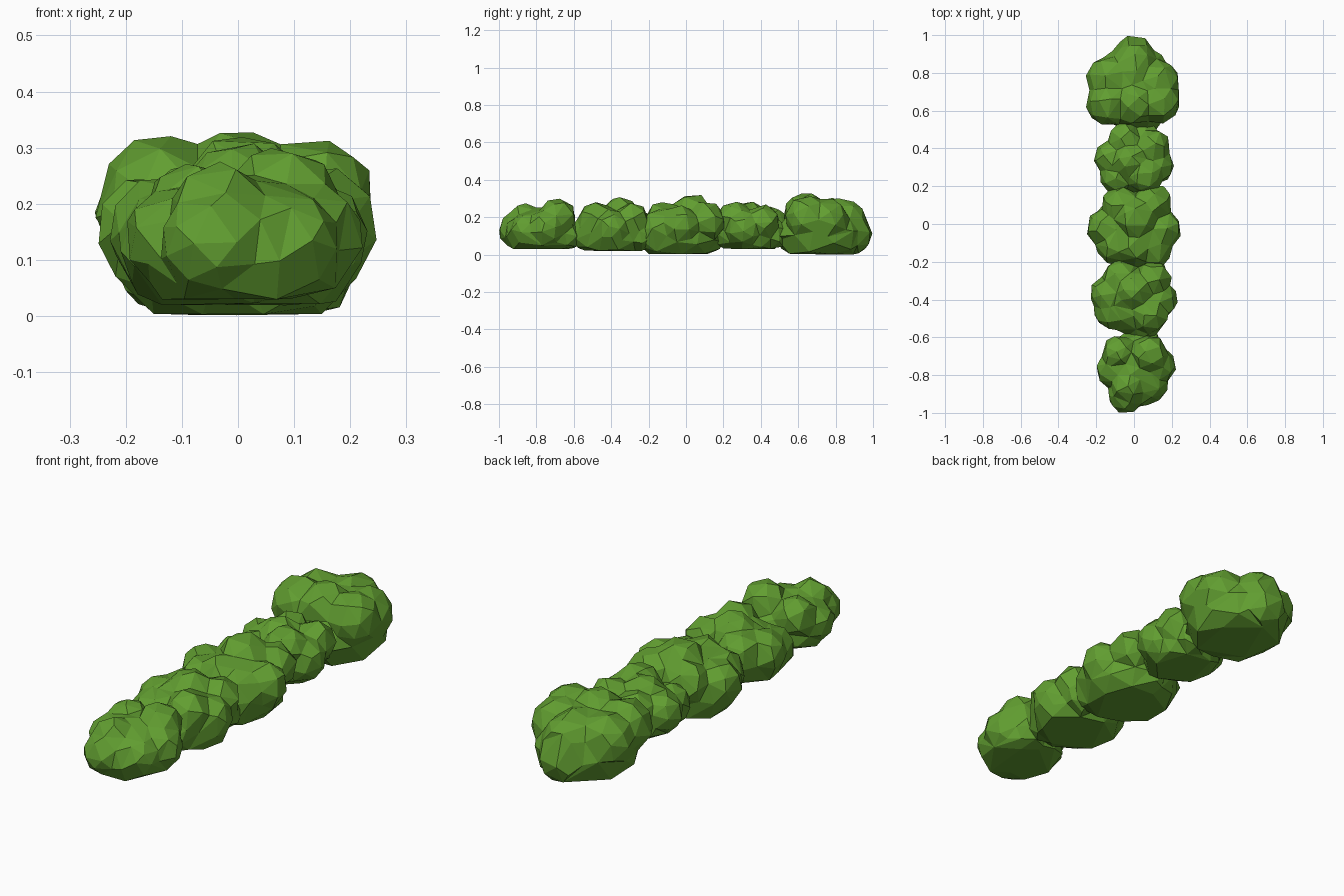
import bpy, bmesh, math, random
from mathutils import Vector, Euler

random.seed(4)
leaf = bpy.data.materials.new("leaf green")
leaf.diffuse_color = (0.12, 0.34, 0.03, 1)


def ball(bm, centre, radii, floor):
    """Faceted lobe, flattened where it meets the floor."""
    turn = Euler([random.uniform(0, 6) for _ in range(3)]).to_matrix()
    made = bmesh.ops.create_icosphere(bm, subdivisions=2, radius=1)
    for v in made["verts"]:
        p = turn @ v.co
        v.co = Vector([c + r * 1.03 * q for c, r, q in zip(centre, radii, p)])
        v.co.z = max(v.co.z, floor)


def bush(name, core, floor, lobes, faces=190):
    """Core mass plus lobes (x, y, z, r), fused into one faceted skin."""
    bm = bmesh.new()
    ball(bm, core[:3], core[3:], floor)
    for x, y, z, r in lobes:
        ball(bm, (x, y, z), (r, r, r), floor)
    me = bpy.data.meshes.new(name)
    bm.to_mesh(me)
    bm.free()
    ob = bpy.data.objects.new(name, me)
    bpy.context.collection.objects.link(ob)
    me.materials.append(leaf)
    fuse = ob.modifiers.new("fuse", "REMESH")
    fuse.mode = "VOXEL"
    fuse.voxel_size = 0.009
    bpy.context.view_layer.update()
    count = len(ob.evaluated_get(bpy.context.evaluated_depsgraph_get()).data.polygons)
    facet = ob.modifiers.new("facet", "DECIMATE")
    facet.ratio = faces / (2 * count)
    flat = ob.modifiers.new("flat", "DECIMATE")
    flat.decimate_type = "DISSOLVE"
    flat.angle_limit = math.radians(8)


# Row of five bushes, front to back; the last lobes bridge to the neighbour
bush("front_bush", (0.01, -0.77, 0.11, 0.175, 0.20, 0.14), 0.03, [
    (-0.08, -0.68, 0.18, 0.09), (0.08, -0.69, 0.2, 0.10),
    (0.12, -0.75, 0.14, 0.10), (-0.11, -0.77, 0.14, 0.09),
    (-0.04, -0.905, 0.13, 0.095), (0.09, -0.85, 0.13, 0.09),
    (-0.03, -0.86, 0.18, 0.09), (0.06, -0.64, 0.10, 0.08)])
bush("second_bush", (0, -0.40, 0.10, 0.20, 0.19, 0.15), 0.02, [
    (0.10, -0.29, 0.18, 0.095), (-0.07, -0.29, 0.16, 0.10),
    (-0.13, -0.37, 0.15, 0.10), (0.13, -0.40, 0.14, 0.10),
    (-0.11, -0.46, 0.13, 0.10), (0.08, -0.48, 0.18, 0.10),
    (0.0, -0.35, 0.205, 0.10), (0.05, -0.53, 0.11, 0.09),
    (0.09, -0.24, 0.10, 0.08)])
bush("middle_bush", (0, -0.03, 0.10, 0.21, 0.215, 0.16), 0.003, [
    (-0.07, 0.10, 0.17, 0.10), (0.10, 0.11, 0.18, 0.10),
    (-0.15, -0.02, 0.15, 0.10), (0.15, -0.03, 0.16, 0.10),
    (-0.10, -0.11, 0.15, 0.10), (0.10, -0.13, 0.15, 0.10),
    (0.01, 0.03, 0.215, 0.11), (0.0, -0.12, 0.18, 0.10),
    (0.08, -0.17, 0.10, 0.09), (0.0, 0.11, 0.09, 0.09)])
bush("fourth_bush", (0, 0.34, 0.11, 0.16, 0.18, 0.14), 0.03, [
    (-0.05, 0.45, 0.17, 0.085), (0.10, 0.41, 0.175, 0.09),
    (0.11, 0.31, 0.14, 0.10), (-0.12, 0.35, 0.15, 0.09),
    (-0.09, 0.25, 0.14, 0.09), (0.06, 0.26, 0.19, 0.095),
    (-0.02, 0.34, 0.18, 0.10), (0.03, 0.23, 0.11, 0.08),
    (0.05, 0.47, 0.11, 0.08)])
bush("back_bush", (0, 0.72, 0.11, 0.215, 0.23, 0.18), 0.003, [
    (0.0, 0.855, 0.18, 0.11), (0.0, 0.88, 0.11, 0.115),
    (-0.13, 0.77, 0.18, 0.12), (-0.13, 0.64, 0.20, 0.12),
    (0.12, 0.75, 0.18, 0.12), (0.13, 0.65, 0.20, 0.115),
    (0.0, 0.64, 0.215, 0.115), (0.0, 0.80, 0.20, 0.10),
    (0.06, 0.57, 0.11, 0.085)])
